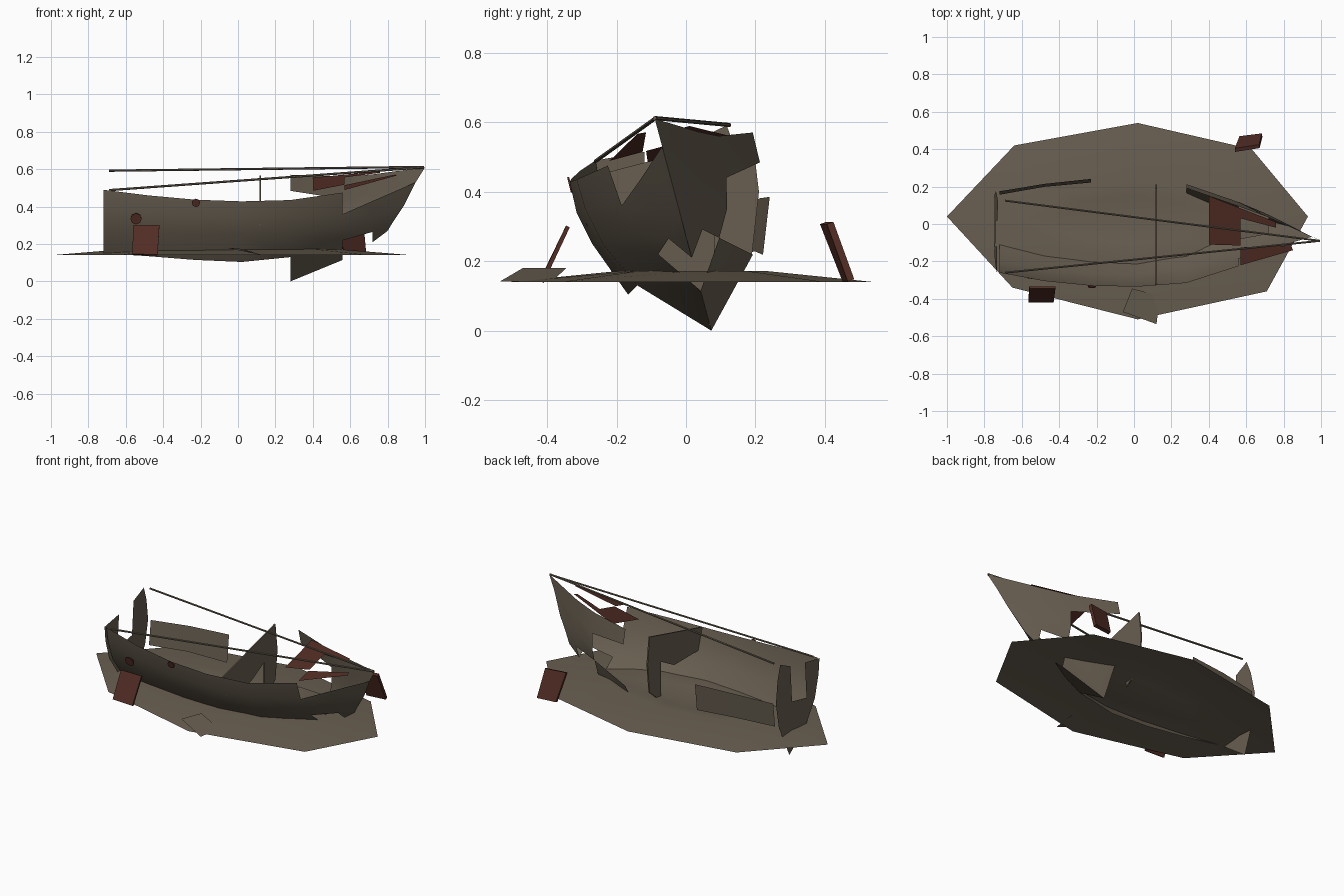
import bpy
import math
from mathutils import Vector

cube = bpy.data.objects.get("Cube")
if cube:
    bpy.data.objects.remove(cube)


def material(name, rgb):
    m = bpy.data.materials.new(name)
    m.use_nodes = True
    m.diffuse_color = (*rgb, 1)
    node = m.node_tree.nodes["Principled BSDF"]
    node.inputs["Base Color"].default_value = (*rgb, 1)
    node.inputs["Roughness"].default_value = 0.9
    return m


WOOD = material("weathered_wood", (0.14, 0.114, 0.082))
RUST = material("rust_brown", (0.085, 0.026, 0.018))


def build(name, verts, faces, mat, smooth=False):
    me = bpy.data.meshes.new(name)
    me.from_pydata(verts, [], faces)
    me.validate()
    me.materials.append(mat)
    ob = bpy.data.objects.new(name, me)
    bpy.context.collection.objects.link(ob)
    if smooth:
        bpy.context.view_layer.objects.active = ob
        ob.select_set(True)
        bpy.ops.object.shade_smooth_by_angle(angle=math.radians(40))
        ob.select_set(False)
    return ob


def plate(name, points, mat, thick=0.0):
    ob = build(name, points, [list(range(len(points)))], mat)
    if thick:
        mod = ob.modifiers.new("thickness", "SOLIDIFY")
        mod.thickness = thick
        mod.offset = 0
    return ob


# The hull leans over: its centre plane runs through the bow tip
BOW = Vector((1.0, -0.09, 0.61))
SIDE = Vector((0, 0.966, 0.258))


def mirrored(p):
    p = Vector(p)
    return p - SIDE * (2 * (p - BOW).dot(SIDE))


def on_plane(x, z):
    return (x, BOW.y + (BOW.z - z) * 0.267, z)


# Hull stations from stern to bow: gunwale, upper, bilge and lower points as (y, z), then keel height
stations = [
    (-0.72, [(-0.26, 0.49), (-0.245, 0.4), (-0.2, 0.27), (-0.11, 0.15)], 0.02),
    (-0.48, [(-0.305, 0.46), (-0.285, 0.37), (-0.24, 0.26), (-0.15, 0.135)], 0.01),
    (-0.23, [(-0.33, 0.437), (-0.31, 0.35), (-0.265, 0.25), (-0.165, 0.115)], 0.0),
    (0.02, [(-0.335, 0.428), (-0.315, 0.34), (-0.27, 0.25), (-0.167, 0.104)], 0.0),
    (0.28, [(-0.315, 0.435), (-0.29, 0.35), (-0.24, 0.25), (-0.14, 0.13)], 0.0),
    (0.56, [(-0.225, 0.475), (-0.185, 0.36), (-0.14, 0.28), (-0.08, 0.22)], 0.115),
    (0.72, [(-0.18, 0.515), (-0.135, 0.43), (-0.095, 0.34), (-0.05, 0.265)], 0.21),
]
grid = [[(x, y, z) for y, z in pts] + [on_plane(x, k)] for x, pts, k in stations]
grid.append([on_plane(x, z) for x, z in
             [(1, 0.61), (0.95, 0.53), (0.89, 0.41), (0.83, 0.32), (0.8, 0.27)]])


def hull_side(name, keep, far):
    verts = [mirrored(p) if far else p for row in grid for p in row]
    faces = []
    for i in range(len(grid) - 1):
        for j in range(4):
            if keep(i, j):
                a = i * 5 + j
                f = [a, a + 1, a + 6, a + 5]
                faces.append(f[::-1] if far else f)
    ob = build(name, verts, faces, WOOD, True)
    # Drop corners left over where planking is missing
    used = {v for p in ob.data.polygons for v in p.vertices}
    order = sorted(used)
    index = {v: n for n, v in enumerate(order)}
    coords = [ob.data.vertices[v].co.copy() for v in order]
    loops = [[index[v] for v in p.vertices] for p in ob.data.polygons]
    bpy.data.objects.remove(ob)
    return build(name, coords, loops, WOOD, True)


def near_keep(i, j):
    if j == 3:
        return i in (4, 6)
    return not (j == 0 and i >= 5)


def far_keep(i, j):
    if j == 0:
        return i >= 4
    if j == 3:
        return i in (4, 6)
    return i >= 5 or (j == 2 and i < 2)


hull_side("right_hull_planking", near_keep, False)
hull_side("left_hull_planking", far_keep, True)

# Transom with a notch in the top edge
stern = grid[0]
outline = [p[1:] for p in stern]
outline += [tuple(mirrored(p))[1:] for p in stern[3::-1]]
outline += [(0.02, 0.545), (0.02, 0.33), (-0.12, 0.3), (-0.12, 0.515)]
plate("transom", [(-0.757 + 0.05 * z, y, z) for y, z in outline], WOOD)

# Broken frame amidships
frame = [(-0.325, 0.43), (0.19, 0.565), (0.21, 0.4), (0.19, 0.22), (0.08, 0.13),
         (0.08, 0.37), (-0.05, 0.3), (-0.285, 0.3)]
plate("midship_frame", [(0.12, y, z) for y, z in frame], WOOD, 0.008)


# Remains of the foredeck
def deck_point(x, y):
    return (x, y, BOW.z + 0.27 * (y - BOW.y) - 0.2 * (1 - x))


plate("foredeck", [deck_point(*p) for p in
      [(0.4, 0.15), (0.4, -0.11), (0.57, -0.115), (0.57, 0.03), (0.76, -0.02), (0.76, 0.01)]], RUST)
plate("foredeck_edge", [deck_point(*p) for p in
      [(0.57, -0.22), (0.57, -0.125), (0.84, -0.115), (0.85, -0.14)]], RUST)


# Straight rails from the stern to the bow
def rod(name, start, end, radius):
    a, b = Vector(start), Vector(end)
    bpy.ops.mesh.primitive_cylinder_add(vertices=6, radius=radius, depth=(b - a).length,
                                        location=(a + b) / 2)
    ob = bpy.context.object
    ob.name = name
    ob.rotation_euler = (b - a).to_track_quat("Z", "Y").to_euler()
    ob.data.materials.append(WOOD)


rod("right_rail", (-0.69, -0.26, 0.488), (0.995, -0.09, 0.61), 0.006)
rod("left_rail", (-0.69, 0.125, 0.592), (0.995, -0.09, 0.612), 0.006)

# Sandy ground with a low mound and a hollow under the hull
rim = [(-1, 0.04), (-0.65, -0.34), (0.02, -0.51), (0.71, -0.36),
       (0.93, 0.04), (0.63, 0.4), (0.02, 0.54), (-0.64, 0.42)]
verts = []
for sx, sy, z in [(1, 1, 0.14), (0.6, 0.4, 0.172), (0.42, 0.24, 0.165)]:
    verts += [(-0.04 + (x + 0.04) * sx, 0.02 + (y - 0.02) * sy, z) for x, y in rim]
verts.append((-0.07, 0.03, 0.15))
faces = [[r * 8 + i, r * 8 + (i + 1) % 8, r * 8 + 8 + (i + 1) % 8, r * 8 + 8 + i]
         for r in range(2) for i in range(8)]
faces += [[16 + i, 16 + (i + 1) % 8, 24] for i in range(8)]
build("ground", verts, faces, WOOD, True)

# Loose debris
plate("loose_plank", [(-0.01, -0.345, 0.18), (-0.06, -0.47, 0.18),
                      (0.12, -0.535, 0.142), (0.14, -0.385, 0.142)], WOOD)
plate("right_rusty_panel", [(-0.565, -0.415, 0.145), (-0.43, -0.415, 0.14),
                            (-0.42, -0.34, 0.3), (-0.56, -0.34, 0.3)], RUST, 0.012)
plate("left_rusty_panel", [(0.54, 0.395, 0.31), (0.67, 0.415, 0.31),
                           (0.685, 0.475, 0.145), (0.565, 0.46, 0.145)], RUST, 0.02)

# Rust patches on the planking
for name, x, y, z, r in [("rust_patch_aft", -0.545, -0.283, 0.335, 0.03),
                         ("rust_patch_mid", -0.225, -0.334, 0.42, 0.022)]:
    ring = [(math.cos(k * math.pi / 4) * r, math.sin(k * math.pi / 4) * r) for k in range(8)]
    plate(name, [(x + u, y - 0.25 * v, z + v) for u, v in ring], RUST, 0.006)
